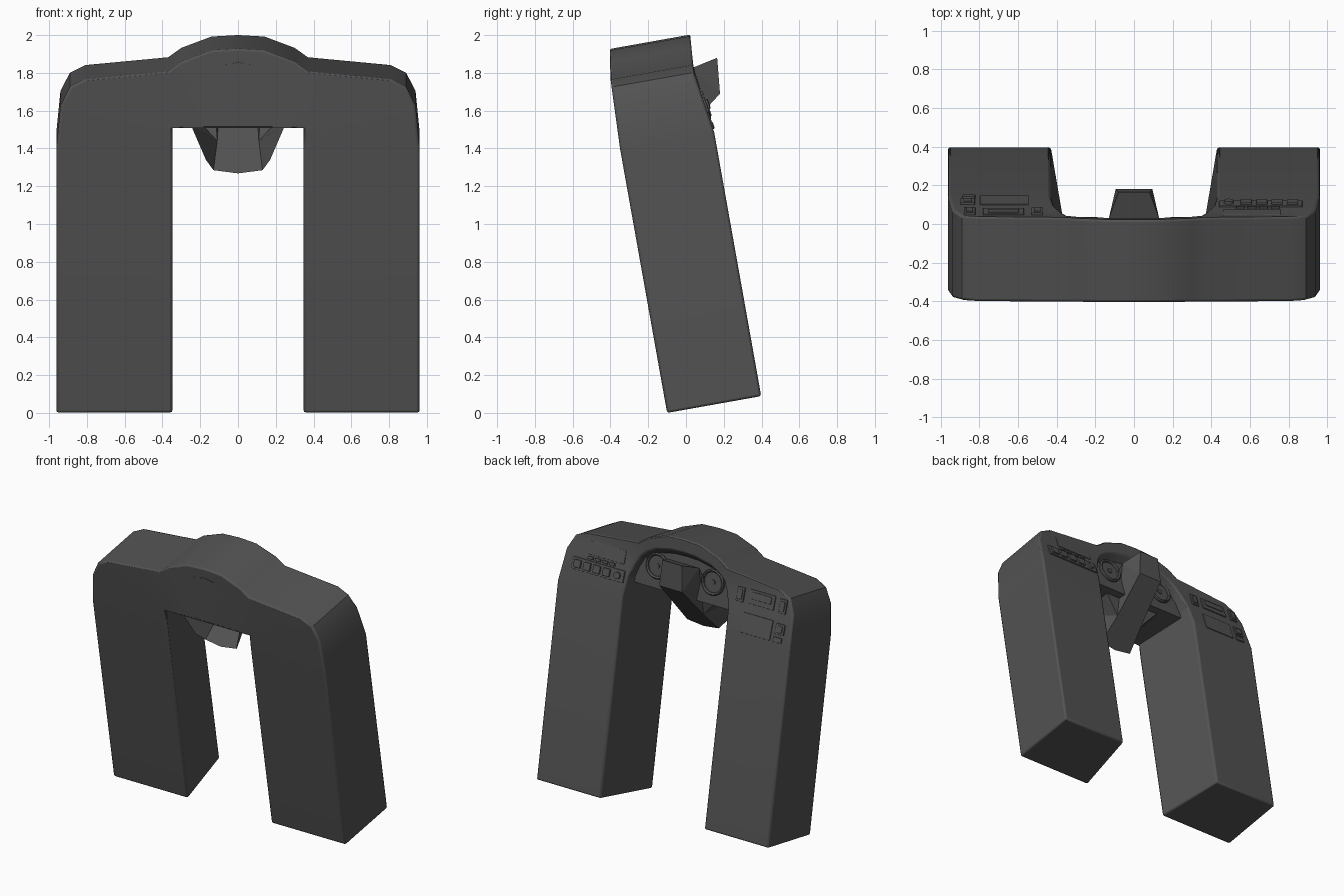
import bpy, bmesh, math
from mathutils import Matrix

if "Cube" in bpy.data.objects:
    bpy.data.objects.remove(bpy.data.objects["Cube"])

# Local frame: x across, v = depth (front to back), w = up along the tilted console
TILT = Matrix.Translation((0, -0.1, 0)) @ Matrix.Rotation(math.radians(10.1), 4, 'X')

mat = bpy.data.materials.new("charcoal_grey")
mat.diffuse_color = (0.085, 0.085, 0.085, 1)
mat.use_nodes = True
mat.node_tree.nodes["Principled BSDF"].inputs["Base Color"].default_value = mat.diffuse_color


def lerp(w, pts):
    for (a, va), (b, vb) in zip(pts, pts[1:]):
        if w <= b:
            return va + (vb - va) * (w - a) / (b - a)
    return pts[-1][1]


def front_v(w):
    return lerp(w, [(0, 0), (1.42, 0), (1.8, 0.015), (1.96, 0.04)])


def back_v(w):
    return lerp(w, [(0, 0.506), (1.42, 0.506), (1.75, 0.456), (1.96, 0.472)])


def finish(name, bm, matrix=TILT, bevel=0, smooth=False, fix=True):
    if fix:
        bmesh.ops.recalc_face_normals(bm, faces=bm.faces)
    me = bpy.data.meshes.new(name)
    bm.to_mesh(me)
    bm.free()
    me.transform(matrix)
    me.materials.append(mat)
    ob = bpy.data.objects.new(name, me)
    bpy.context.collection.objects.link(ob)
    if smooth:
        bpy.ops.object.select_all(action='DESELECT')
        ob.select_set(True)
        bpy.context.view_layer.objects.active = ob
        bpy.ops.object.shade_smooth_by_angle(angle=math.radians(32))
    if bevel:
        m = ob.modifiers.new("bevel", 'BEVEL')
        m.width, m.segments = bevel, 2
        m.limit_method, m.angle_limit = 'ANGLE', math.radians(50)
    return ob


# Console body: four-sided section swept from one foot over the arch to the other
outer = [(.962, 0), (.962, 1.42), (.94, 1.65), (.89, 1.75), (.81, 1.79),
         (.37, 1.832), (.30, 1.882), (.14, 1.942), (0, 1.95)]
rim = [(.43, 0), (.43, 1.44), (.415, 1.58), (.38, 1.68), (.345, 1.745),
       (.29, 1.79), (.22, 1.825), (.10, 1.85), (0, 1.855)]
inner = [(.345, 0), (.345, 1.42), (.345, 1.53), (.30, 1.53), (.25, 1.53),
         (.20, 1.53), (.14, 1.53), (.07, 1.53), (0, 1.53)]


def full(half):
    return [(-x, w) for x, w in half] + half[-2::-1]


bm = bmesh.new()
loops = []
for (ox, ow), (rx, rw), (ix, iw) in zip(full(outer), full(rim), full(inner)):
    loops.append([bm.verts.new(p) for p in (
        (ox, front_v(ow), ow), (ox, back_v(ow), ow),
        (rx, back_v(rw), rw), (ix, front_v(iw), iw))])
for a, b in zip(loops, loops[1:]):
    for k in range(4):
        bm.faces.new((a[k], a[(k + 1) % 4], b[(k + 1) % 4], b[k]))
bm.faces.new(loops[0])
bm.faces.new(loops[-1])
finish("console_body", bm, bevel=0.012, smooth=True)

# Instrument panel filling the arch behind the rim
bm = bmesh.new()
shape = full([(.42, 1.53), (.42, 1.62), (.37, 1.745), (.28, 1.82), (0, 1.88)])
face = bm.faces.new([bm.verts.new((x, 0.03 if w > 1.6 else 0.004, w)) for x, w in shape])
back = [bm.verts.new((x, 0.405, w)) for x, w in shape]
bm.faces.new(back)
front = list(face.verts)
for i in range(len(shape)):
    j = (i + 1) % len(shape)
    bm.faces.new((front[i], front[j], back[j], back[i]))
finish("instrument_panel", bm)

# Steering column shroud: open shell running from the tip down under the panel
half = {"tip_low": (.095, .18, 1.69), "tip_high": (.08, .165, 1.88), "top": (.13, .03, 1.825),
        "mid": (.11, -.05, 1.44), "low": (.13, -.20, 1.285), "flare": (.17, -.26, 1.34),
        "root": (.25, -.33, 1.525), "side": (.24, -.02, 1.58)}
bm = bmesh.new()
R = {k: bm.verts.new(p) for k, p in half.items()}
L = {k: bm.verts.new((-x, y, z)) for k, (x, y, z) in half.items()}
keel = bm.verts.new((0, -.205, 1.268))
for S in (R, L):
    for names in (("tip_low", "tip_high", "top"), ("tip_low", "top", "mid"), ("mid", "top", "side"),
                  ("mid", "side", "root"), ("mid", "root", "flare"), ("mid", "flare", "low")):
        bm.faces.new([S[n] for n in names])
for a, b in (("tip_low", "tip_high"), ("tip_high", "top"), ("tip_low", "mid")):
    bm.faces.new((R[a], R[b], L[b], L[a]))
bm.faces.new((R["mid"], R["low"], keel, L["low"], L["mid"]))
finish("steering_column", bm, Matrix())

# Gauges: raised ring with a dial and a needle hub
for side, sx in (("left", -1), ("right", 1)):
    bm = bmesh.new()
    prof = [(.092, 0), (.092, .014), (.084, .022), (.074, .014), (.072, .006), (.018, .006), (.018, .014)]
    n = 24
    rings = [[bm.verts.new((sx * .23 + r * math.cos(2 * math.pi * i / n), .403 + d,
                            1.69 + r * math.sin(2 * math.pi * i / n))) for i in range(n)]
             for r, d in prof]
    for a, b in zip(rings, rings[1:]):
        for i in range(n):
            bm.faces.new((a[i], a[(i + 1) % n], b[(i + 1) % n], b[i]))
    bm.faces.new(rings[-1])
    finish(side + "_gauge", bm, smooth=True)


# Controls sitting on the sloped back face of the legs
def plate(name, x, w, sx, sw, t, knob=False):
    bm = bmesh.new()
    pose = (Matrix.Translation((x, back_v(w), w)) @ Matrix.Rotation(math.radians(8.6), 4, 'X'))
    if knob:
        bmesh.ops.create_cone(bm, cap_ends=True, segments=16, radius1=sx / 2, radius2=sx * .42,
                              depth=2 * t, matrix=Matrix.Rotation(-math.pi / 2, 4, 'X'))
    else:
        bmesh.ops.create_cube(bm, size=1, matrix=Matrix.Diagonal((sx, 2 * t, sw, 1)))
    bm.transform(pose)
    return finish(name, bm, bevel=0 if knob else 0.004)


# Right leg: display and switch strip
plate("right_display", .61, 1.70, .30, .095, .005)
plate("switch_strip", .655, 1.57, .43, .085, .010)
for i in range(4):
    plate("switch_%d" % (i + 1), .82 - i * .08, 1.57, .058, .055, .022)
plate("switch_knob", .49, 1.57, .058, .058, .024, knob=True)
for i in range(4):
    plate("small_button_%d" % (i + 1), .73 - i * .06, 1.632, .045, .02, .012)

# Left leg: radio with two vents, then storage lid with two switches
plate("radio_frame", -.675, 1.69, .21, .10, .008)
plate("radio_screen", -.675, 1.70, .16, .05, .014)
for x in (-.50, -.85):
    plate("vent_frame", x, 1.685, .06, .10, .010)
    plate("vent_slot", x, 1.685, .035, .07, .016)
plate("storage_lid", -.67, 1.505, .25, .14, .006)
plate("rocker_frame", -.86, 1.53, .075, .075, .010)
plate("rocker_switch", -.86, 1.53, .045, .05, .016)
plate("socket_cover", -.855, 1.455, .07, .035, .010)
